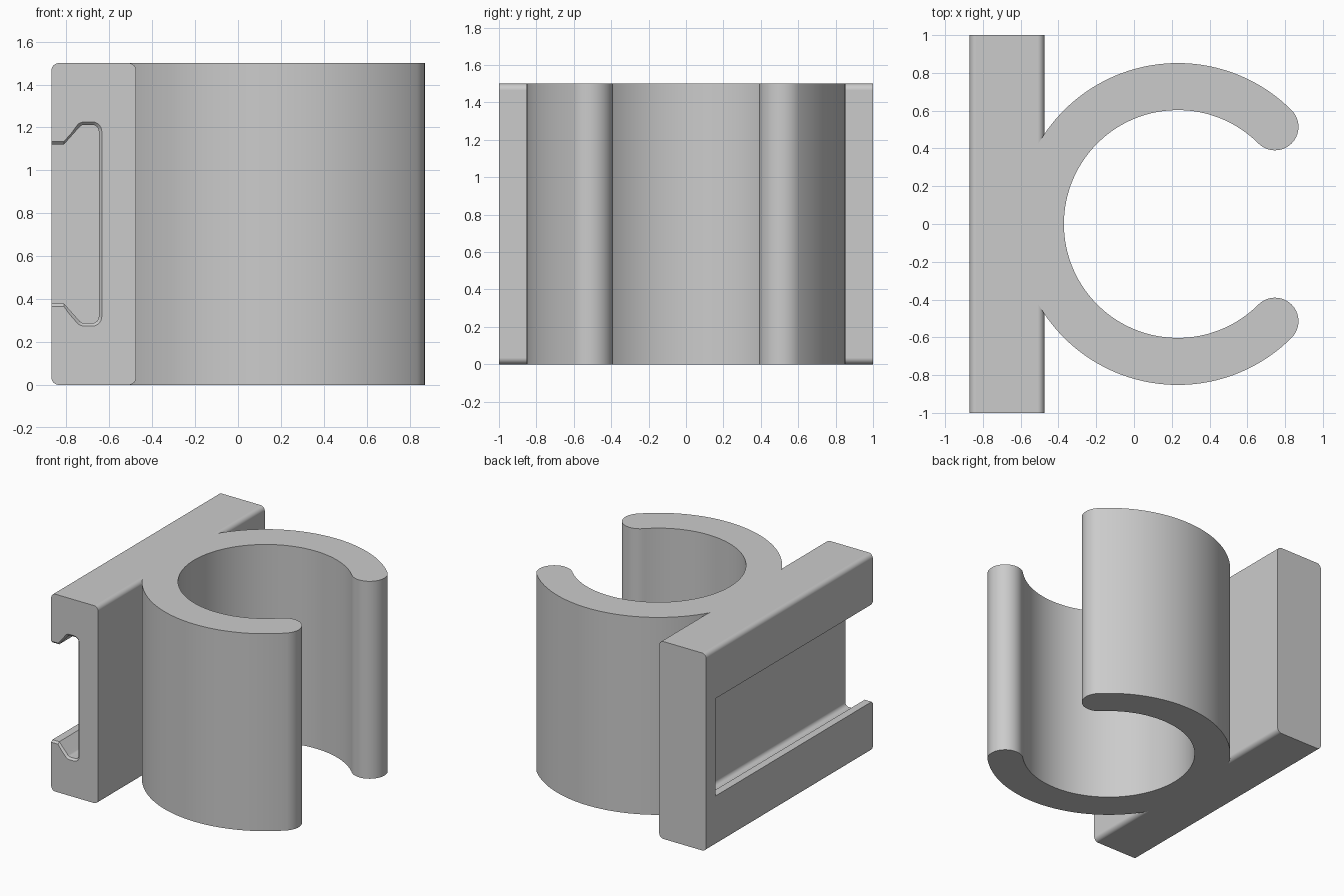
import bpy
import bmesh
from math import sin, cos, pi, radians

if "Cube" in bpy.data.objects:
    bpy.data.objects.remove(bpy.data.objects["Cube"], do_unlink=True)

HEIGHT = 1.5
MID = HEIGHT / 2

grey = bpy.data.materials.new("plain grey")
grey.use_nodes = True
GREY = (0.6, 0.6, 0.6, 1)
grey.diffuse_color = GREY
grey.node_tree.nodes["Principled BSDF"].inputs["Base Color"].default_value = GREY


def arc(cx, cy, r, start, end, steps):
    """Points along an arc, angles in degrees."""
    angles = [radians(start + (end - start) * i / steps) for i in range(steps + 1)]
    return [(cx + r * cos(a), cy + r * sin(a)) for a in angles]


def loft(name, rings):
    """Closed solid through matching rings of 3D points."""
    bm = bmesh.new()
    loops = [[bm.verts.new(p) for p in ring] for ring in rings]
    n = len(loops[0])
    for a, b in zip(loops, loops[1:]):
        for i in range(n):
            j = (i + 1) % n
            bm.faces.new((a[i], a[j], b[j], b[i]))
    bm.faces.new(loops[0])
    bm.faces.new(loops[-1])
    bmesh.ops.recalc_face_normals(bm, faces=bm.faces)
    mesh = bpy.data.meshes.new(name)
    bm.to_mesh(mesh)
    bm.free()
    mesh.materials.append(grey)
    obj = bpy.data.objects.new(name, mesh)
    bpy.context.collection.objects.link(obj)
    return obj


def combine(target, other, operation):
    """Apply a boolean and remove the helper object."""
    mod = target.modifiers.new(operation.lower(), "BOOLEAN")
    mod.operation = operation
    mod.solver = "EXACT"
    mod.object = other
    bpy.context.view_layer.objects.active = target
    bpy.ops.object.modifier_apply(modifier=mod.name)
    bpy.data.objects.remove(other, do_unlink=True)


# Mounting plate: a bar along y with rounded long edges
LEFT, RIGHT, R = -0.87, -0.475, 0.035
section = []
for cx, cz, start in ((RIGHT - R, HEIGHT - R, 0), (LEFT + R, HEIGHT - R, 90),
                      (LEFT + R, R, 180), (RIGHT - R, R, 270)):
    section += arc(cx, cz, R, start, start + 90, 8)
plate = loft("clip_with_mounting_plate", [[(x, y, z) for x, z in section] for y in (-1, 1)])

# Open ring: a C profile with round tips
CX, INNER, OUTER = 0.232, 0.603, 0.852
MEAN, TIP = (INNER + OUTER) / 2, (OUTER - INNER) / 2
d = MEAN * cos(pi / 4)
profile = arc(CX, 0, OUTER, 45, 315, 120)
profile += arc(CX + d, -d, TIP, -45, 135, 20)[1:-1]
profile += arc(CX, 0, INNER, 315, 45, 120)
profile += arc(CX + d, d, TIP, 225, 405, 20)[1:-1]
ring = loft("open_ring", [[(x, y, z) for x, y in profile] for z in (0, HEIGHT)])
combine(plate, ring, "UNION")


# Undercut slot: open at the front and on the outer face, stopped at the back
def slot(y, grow):
    back, half = -0.649 + grow, 0.462 + grow
    r = 0.03 + grow
    upper = [(LEFT - 0.1, 0.37 + grow), (-0.812, 0.37 + grow)]
    upper += arc(-0.717, half - r, r, 135, 90, 4)
    upper += arc(back - r, half - r, r, 90, 0, 6)
    lower = [(x, -z) for x, z in reversed(upper)]
    return [(x, y, MID + z) for x, z in upper + lower]


LEAD = 0.014
cutter = loft("slot_cutter", [slot(-1 - LEAD, 2 * LEAD), slot(-1 + LEAD, 0), slot(0.89, 0)])
cutter.hide_render = True
combine(plate, cutter, "DIFFERENCE")

# Smooth curved walls, crisp edges
bpy.ops.object.select_all(action="DESELECT")
plate.select_set(True)
bpy.context.view_layer.objects.active = plate
bpy.ops.object.shade_smooth_by_angle(angle=radians(25))
weighted = plate.modifiers.new("weighted_normals", "WEIGHTED_NORMAL")
weighted.keep_sharp = True
